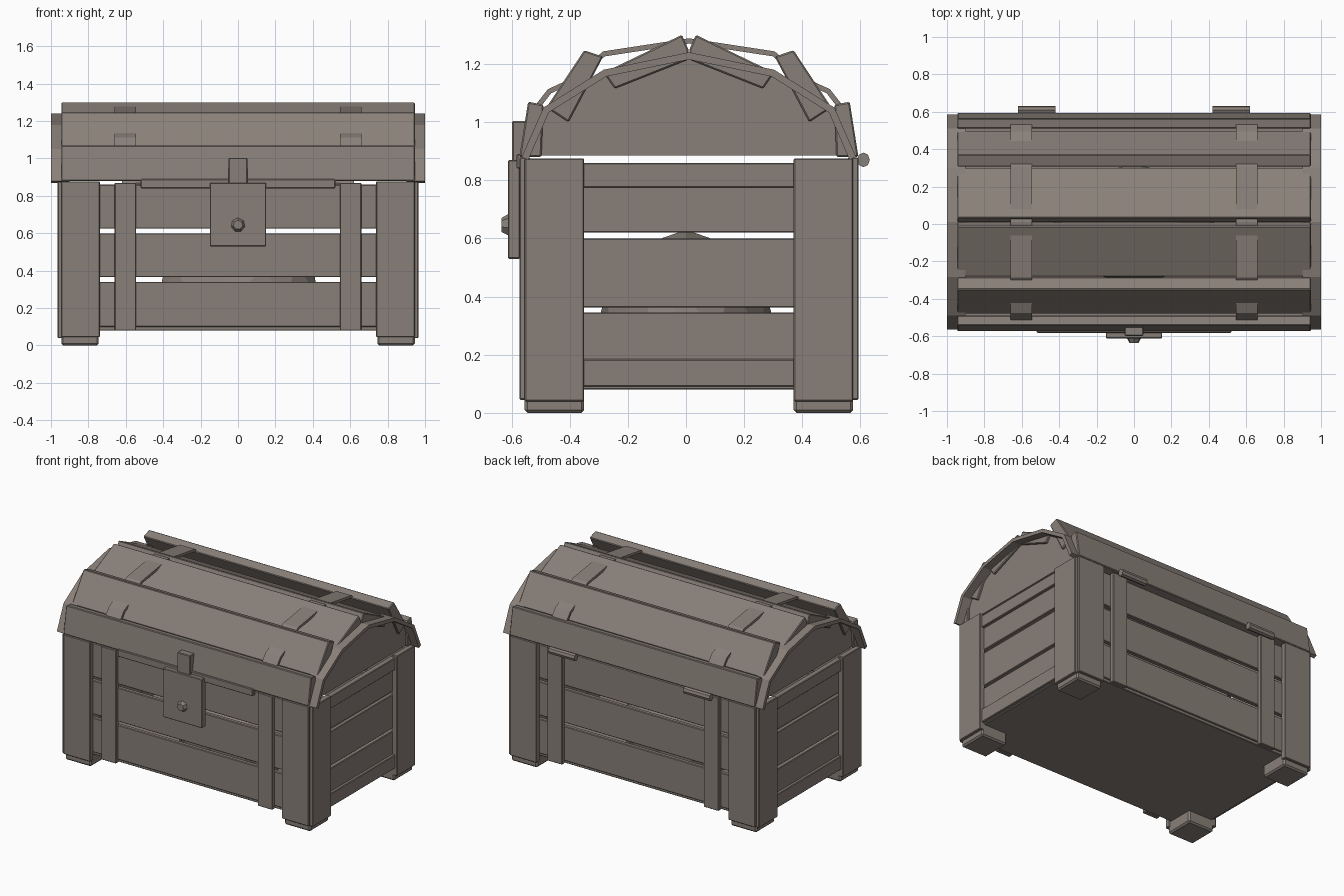
import bpy, bmesh, math
from mathutils import Vector

if "Cube" in bpy.data.objects:
    bpy.data.objects.remove(bpy.data.objects["Cube"])

CY = 0.01  # depth centre of the chest body

wood = bpy.data.materials.new("grey brown wood")
wood.diffuse_color = (0.25, 0.215, 0.19, 1)
wood.use_nodes = True
wood.node_tree.nodes["Principled BSDF"].inputs["Base Color"].default_value = wood.diffuse_color


def finish(name, bm):
    bmesh.ops.recalc_face_normals(bm, faces=bm.faces)
    me = bpy.data.meshes.new(name)
    bm.to_mesh(me)
    bm.free()
    me.materials.append(wood)
    ob = bpy.data.objects.new(name, me)
    bpy.context.collection.objects.link(ob)
    return ob


def bevel(ob, width):
    mod = ob.modifiers.new("bevel", 'BEVEL')
    mod.width = width
    mod.segments = 1


def box(name, x, y, z, bev=0.004):
    bm = bmesh.new()
    bmesh.ops.create_cube(bm, size=1)
    for v in bm.verts:
        for i, (a, b) in enumerate((x, y, z)):
            v.co[i] = (a + b) / 2 + v.co[i] * (b - a)
    ob = finish(name, bm)
    if bev:
        bevel(ob, bev)
    return ob


def prism(name, pts, x0, x1, bev=0):
    """Extrude a (y, z) outline from x0 to x1."""
    bm = bmesh.new()
    face = bm.faces.new([bm.verts.new((x0, y, z)) for y, z in pts])
    out = bmesh.ops.extrude_face_region(bm, geom=[face])
    bmesh.ops.translate(bm, vec=(x1 - x0, 0, 0),
                        verts=[g for g in out['geom'] if isinstance(g, bmesh.types.BMVert)])
    ob = finish(name, bm)
    if bev:
        bevel(ob, bev)
    return ob


def span(s, a, b):
    return (a, b) if s > 0 else (-b, -a)


def yspan(s, a, b):
    lo, hi = span(s, a, b)
    return (lo + CY, hi + CY)


def band(half, t):
    """Closed outline of a symmetric strip of thickness t, measured inward."""
    path = [(-y, z) for y, z in half] + [(y, z) for y, z in reversed(half[:-1])]
    p = [Vector(q) for q in path]
    inner = []
    for i, q in enumerate(p):
        d = (p[min(i + 1, len(p) - 1)] - p[max(i - 1, 0)]).normalized()
        inner.append(q + Vector((d.y, -d.x)) * t)
    return [(q.x + CY, q.y) for q in p + inner[::-1]]


# floor
box("floor", (-0.93, 0.93), (-0.53, 0.55), (0.08, 0.105))

# front and back planks, posts, straps
for s, side in ((-1, "front"), (1, "back")):
    for z in ((0.1, 0.34), (0.365, 0.6), (0.625, 0.86)):
        box(side + "_plank", (-0.92, 0.92), yspan(s, 0.52, 0.55), z)
    for t in (-1, 1):
        box(side + "_post", span(t, 0.738, 0.945), yspan(s, 0.545, 0.583), (0.045, 0.878))
        box(side + "_strap", span(t, 0.545, 0.66), yspan(s, 0.545, 0.575), (0.08, 0.87))

# end planks, rails, posts
for s in (-1, 1):
    for z in ((0.18, 0.345), (0.362, 0.6), (0.62, 0.78)):
        box("end_plank", span(s, 0.9, 0.93), (CY - 0.53, CY + 0.53), z)
    for z in ((0.09, 0.185), (0.775, 0.86)):
        box("end_rail", span(s, 0.91, 0.95), (CY - 0.4, CY + 0.4), z)
    for t in (-1, 1):
        box("end_post", span(s, 0.925, 0.965), yspan(t, 0.36, 0.565), (0.04, 0.875))
        box("foot", span(s, 0.745, 0.945), yspan(t, 0.36, 0.565), (0, 0.09), 0.01)

# heap of contents inside
bm = bmesh.new()
bmesh.ops.create_icosphere(bm, subdivisions=2, radius=1)
for v in bm.verts:
    v.co = (v.co.x * 0.45, v.co.y * 0.32, 0.25 + v.co.z * 0.38)
bmesh.ops.bisect_plane(bm, geom=bm.verts[:] + bm.edges[:] + bm.faces[:],
                       plane_co=(0, 0, 0.1), plane_no=(0, 0, -1), clear_outer=True)
finish("contents_heap", bm)

# lid planks, (half depth, height) cross-sections
PLANKS = {
    "lid_lower_plank": [(0.583, 0.88), (0.553, 1.07), (0.5, 1.06), (0.507, 0.88)],
    "lid_middle_plank": [(0.49, 1.05), (0.36, 1.247), (0.295, 1.225), (0.414, 1.0)],
    "lid_upper_plank": [(0.293, 1.17), (0.024, 1.3), (0.002, 1.25), (0.002, 1.215), (0.255, 1.115)],
}
for name, sec in PLANKS.items():
    for s in (-1, 1):
        prism(name, [(CY + s * y, z) for y, z in sec], -0.945, 0.945, 0.005)

# lid end arches, end panels and curved straps
ARCH = [(0.575, 0.88), (0.5, 1.05), (0.293, 1.18), (0, 1.24)]
STRAP = [(0.55, 1.03), (0.485, 1.113), (0.40, 1.152), (0.295, 1.243), (0, 1.288)]
for s in (-1, 1):
    prism("lid_arch", band(ARCH, 0.025), s * 0.9, s * 1.0)
    outline = [(CY - y, z - 0.01) for y, z in ARCH] + [(CY + y, z - 0.01) for y, z in ARCH[-2::-1]]
    outline = [(y, max(z, 0.885)) for y, z in outline]
    prism("lid_end_panel", outline, s * 0.9, s * 0.93)
    prism("lid_strap", band(STRAP, 0.018), s * 0.545, s * 0.66)

# lock, clasp and front trim
box("lid_trim", (-0.52, 0.52), (-0.582, -0.55), (0.84, 0.89))
box("lock_plate", (-0.15, 0.15), (-0.612, -0.57), (0.53, 0.87))
box("clasp", (-0.05, 0.05), (-0.598, -0.54), (0.86, 1.003))
bm = bmesh.new()
bmesh.ops.create_cone(bm, cap_ends=True, segments=7, radius1=0.042, radius2=0.025, depth=0.03)
for v in bm.verts:
    v.co = (v.co.x, -0.62 - v.co.z, 0.645 + v.co.y)
finish("lock_knob", bm)

# back hinges
for s in (-1, 1):
    ring = [(0.61 + 0.022 * math.cos(a), 0.87 + 0.025 * math.sin(a))
            for a in (math.tau * k / 8 for k in range(8))]
    prism("hinge", ring, s * 0.42, s * 0.62)
